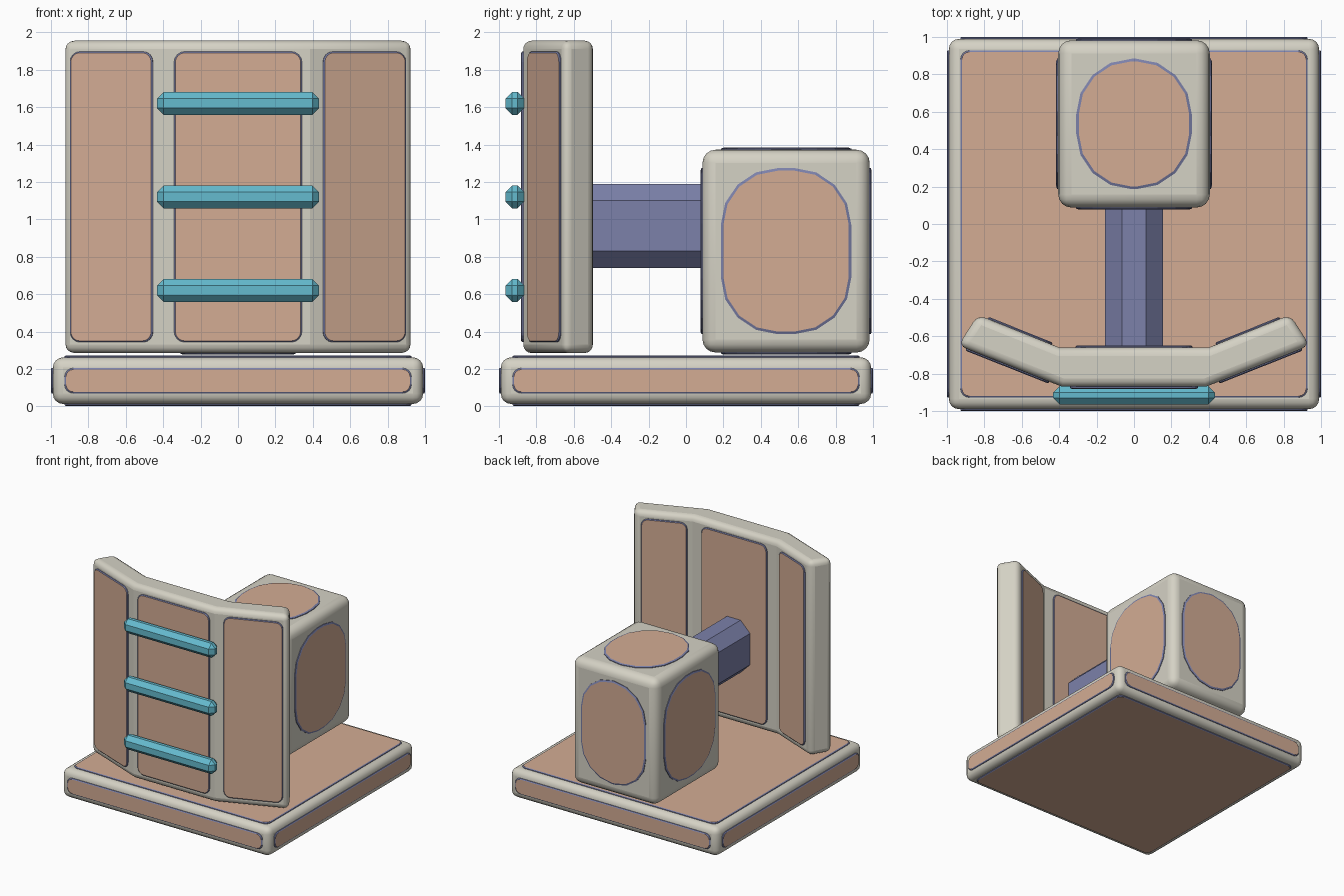
import bpy, bmesh, math
from mathutils import Vector

if "Cube" in bpy.data.objects:
    bpy.data.objects.remove(bpy.data.objects["Cube"])


def material(name, rgb):
    def lin(c):
        c /= 255
        return c / 12.92 if c < 0.04045 else ((c + 0.055) / 1.055) ** 2.4
    m = bpy.data.materials.new(name)
    m.diffuse_color = (*[lin(c) for c in rgb], 1)
    m.use_nodes = True
    m.node_tree.nodes["Principled BSDF"].inputs["Base Color"].default_value = m.diffuse_color
    return m


CREAM = material("cream shell", (213, 210, 197))
PEACH = material("peach panel", (211, 172, 148))
PURPLE = material("slate purple", (124, 129, 170))
TEAL = material("teal", (101, 187, 207))


def finish(bm, name, *mats):
    bmesh.ops.recalc_face_normals(bm, faces=bm.faces)
    me = bpy.data.meshes.new(name)
    bm.to_mesh(me)
    bm.free()
    for m in mats:
        me.materials.append(m)
    ob = bpy.data.objects.new(name, me)
    bpy.context.collection.objects.link(ob)
    return ob


def prism(name, plan, z0, z1, bevel, segments, mat):
    """Upright extrusion of a plan outline; all edges but shallow bends rounded."""
    bm = bmesh.new()
    face = bm.faces.new([bm.verts.new((x, y, z0)) for x, y in plan])
    top = bmesh.ops.extrude_face_region(bm, geom=[face])
    for v in top["geom"]:
        if isinstance(v, bmesh.types.BMVert):
            v.co.z = z1
    bmesh.ops.recalc_face_normals(bm, faces=bm.faces)
    edges = [e for e in bm.edges if e.calc_face_angle() > math.radians(40)]
    res = bmesh.ops.bevel(bm, geom=edges, offset=bevel, offset_type='OFFSET',
                          segments=segments, profile=0.5, affect='EDGES')
    if segments > 1:
        for f in res["faces"]:
            f.smooth = True
    return finish(bm, name, mat)


def box(name, c, h, bevel, segments, mat):
    plan = [(c[0] + sx * h[0], c[1] + sy * h[1])
            for sx, sy in ((-1, -1), (1, -1), (1, 1), (-1, 1))]
    return prism(name, plan, c[2] - h[2], c[2] + h[2], bevel, segments, mat)


def panel(name, center, u, v, hu, hv, r, segs=4, rim=0.01, rise=0.011):
    """Rounded plate facing u x v: sloped purple rim with a peach cap."""
    u, v, center = Vector(u).normalized(), Vector(v).normalized(), Vector(center)
    n = u.cross(v)
    r = min(r, hu * 0.96, hv * 0.96)

    def ring(grow, lift):
        pts = []
        for k, (su, sv) in enumerate(((1, 1), (-1, 1), (-1, -1), (1, -1))):
            for i in range(segs + 1):
                a = math.pi / 2 * (k + i / segs)
                pts.append(bm.verts.new(
                    center + n * lift
                    + u * (su * (hu - r) + (r + grow) * math.cos(a))
                    + v * (sv * (hv - r) + (r + grow) * math.sin(a))))
        return pts

    bm = bmesh.new()
    low, mid, top = ring(rim, -0.004), ring(rim, rise * 0.5), ring(0, rise)
    for a, b in ((low, mid), (mid, top)):
        for i in range(len(a)):
            j = (i + 1) % len(a)
            bm.faces.new((a[i], a[j], b[j], b[i]))
    bm.faces.new(low[::-1])
    bm.faces.new(top).material_index = 1
    finish(bm, name, PURPLE, PEACH)


def panelled_box(name, c, h, p, bevel, r, rim):
    """Rounded box with one plate on each of its six sides."""
    box(name, c, h, bevel, 4, CREAM)
    c = Vector(c)
    sides = (("front", (1, 0, 0), (0, 0, 1)), ("back", (-1, 0, 0), (0, 0, 1)),
             ("right", (0, 1, 0), (0, 0, 1)), ("left", (0, -1, 0), (0, 0, 1)),
             ("top", (1, 0, 0), (0, 1, 0)), ("bottom", (1, 0, 0), (0, -1, 0)))

    def span(size, d):
        return sum(s * abs(k) for s, k in zip(size, d))

    for side, u, v in sides:
        n = Vector(u).cross(Vector(v))
        panel(f"{name}_{side}_panel", c + n * span(h, n), u, v,
              span(p, u), span(p, v), r, rim=rim)


# Square base and the heavy block behind
panelled_box("base", (0, 0, 0.1375), (0.99, 0.99, 0.1245), (0.92, 0.92, 0.06),
             0.055, 0.04, 0.008)
panelled_box("rear_block", (0, 0.535, 0.83), (0.405, 0.447, 0.542), (0.295, 0.335, 0.43),
             0.07, 0.29, 0.014)

# Eight-sided beam joining block and shield
bm = bmesh.new()
outline = [(sx * x, 0.965 + sz * z) for sx, sz, x, z in (
    (1, 1, 0.155, 0.135), (1, 1, 0.065, 0.225), (-1, 1, 0.065, 0.225), (-1, 1, 0.155, 0.135),
    (-1, -1, 0.155, 0.135), (-1, -1, 0.065, 0.225), (1, -1, 0.065, 0.225), (1, -1, 0.155, 0.135))]
ends = [[bm.verts.new((x, y, z)) for x, z in outline] for y in (-0.7, 0.12)]
for i in range(8):
    j = (i + 1) % 8
    bm.faces.new((ends[0][i], ends[0][j], ends[1][j], ends[1][i]))
for e in ends:
    bm.faces.new(e)
finish(bm, "beam", PURPLE)

# Folded shield with two angled wings
front = [(-0.94, -0.65), (-0.385, -0.87)]
back = [(-0.40, -0.66), (-0.835, -0.485)]


def mirrored(pts):
    return [(-x, y) for x, y in reversed(pts)]


prism("shield", front + mirrored(front) + mirrored(back) + back,
      0.285, 1.955, 0.045, 4, CREAM)


def shield_panel(name, a, b, x0, x1):
    """Tall plate on the wall from a to b, covering x0 to x1."""
    def at(x):
        t = (x - a[0]) / (b[0] - a[0])
        return Vector((x, a[1] + t * (b[1] - a[1]), 1.12))
    p, q = at(x0), at(x1)
    panel(name, (p + q) / 2, q - p, (0, 0, 1), (q - p).length / 2, 0.77, 0.05, rim=0.007)


shield_panel("shield_front_panel", front[1], (0.385, -0.87), -0.335, 0.335)
shield_panel("shield_back_panel", (0.4, -0.66), back[0], 0.305, -0.305)
shield_panel("left_wing_front_panel", *front, -0.89, -0.46)
shield_panel("right_wing_front_panel", *mirrored(front), 0.46, 0.89)
shield_panel("left_wing_back_panel", *back, -0.445, -0.775)
shield_panel("right_wing_back_panel", *mirrored(back), 0.775, 0.445)

# Three ladder rungs
for i, z in enumerate((0.62, 1.12, 1.62)):
    box(f"rung_{i + 1}", (0, -0.915, z), (0.433, 0.05, 0.062), 0.036, 1, TEAL)
